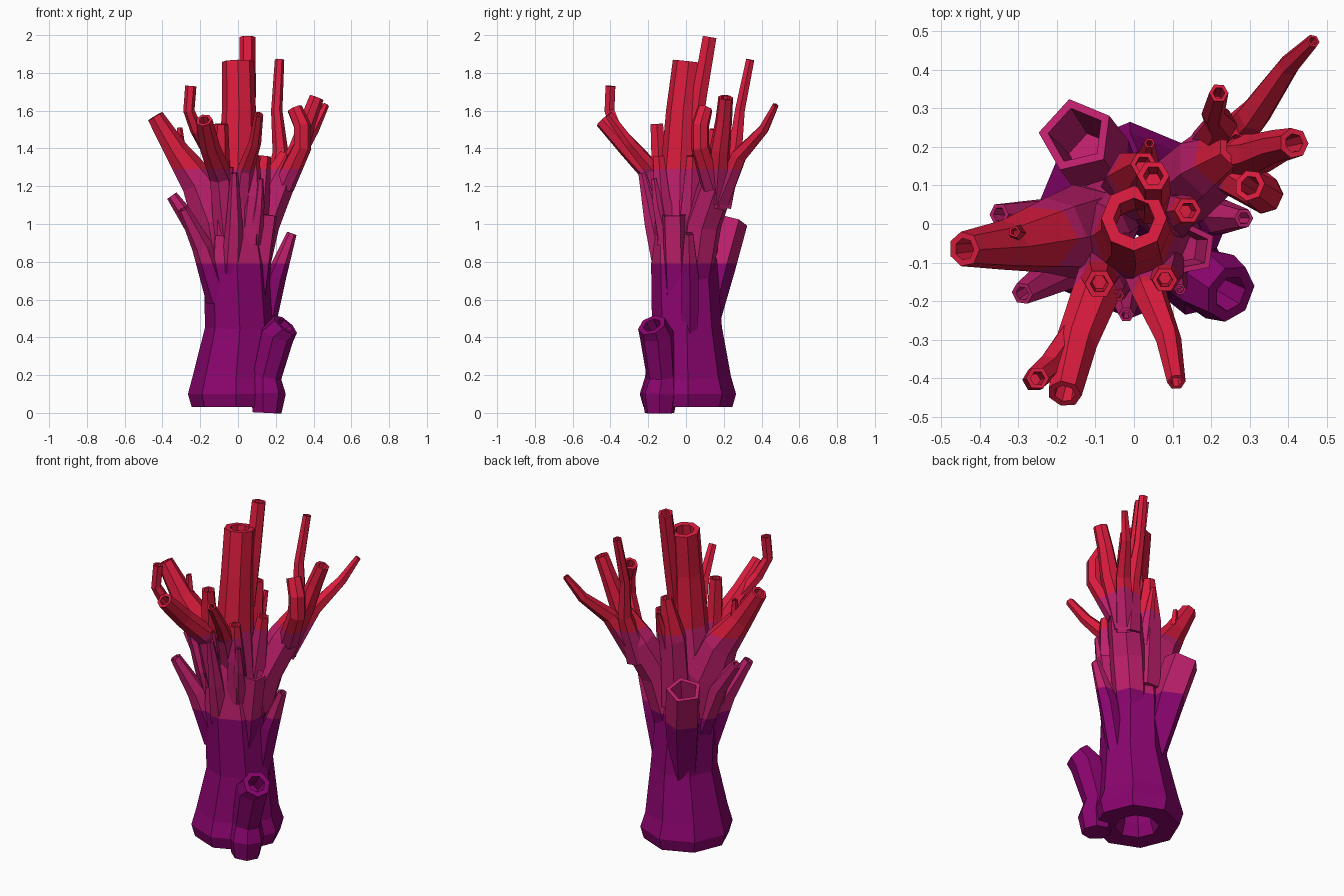
import bpy, bmesh, math
from mathutils import Vector

def material(name, rgb):
    m = bpy.data.materials.new(name)
    lin = [(c / 255 / 12.92) if c < 11 else ((c / 255 + 0.055) / 1.055) ** 2.4 for c in rgb]
    m.diffuse_color = (*lin, 1)
    return m

MATS = [material("purple", (138, 4, 110)), material("magenta", (190, 31, 108)), material("red", (220, 28, 62))]
BANDS = (0.79, 1.29)


def tube(name, path, sides=7, depth=0.1, turn=0.0, wall=0.62, bore=False):
    """Faceted tapering tube along (x, y, z, radius) points, with a hollow tip or a bore right through."""
    pts = [Vector(p[:3]) for p in path]
    rad = [p[3] for p in path]
    n = len(pts)
    bm = bmesh.new()

    def ring(c, t, r):
        u = (Vector((1, 0, 0)) - t * t.x).normalized()
        v = t.cross(u)
        return [bm.verts.new(c + r * (u * math.cos(a) + v * math.sin(a)))
                for a in (turn + 2 * math.pi * k / sides for k in range(sides))]

    def tangent(i):
        return (pts[min(i + 1, n - 1)] - pts[max(i - 1, 0)]).normalized()

    rings = [ring(pts[i], tangent(i), rad[i]) for i in range(n)]
    # rim and inner surface
    t = tangent(n - 1)
    rings.append(ring(pts[-1], t, rad[-1] * wall))
    if bore:
        rings += [ring(pts[i], tangent(i), min(rad[i] * wall, 0.1)) for i in range(n - 2, 0, -1)]
        rings.append(ring(pts[0], tangent(0), rad[0] * 0.52))
        rings.append(rings[0])
    else:
        rings.append(ring(pts[-1] - t * depth, t, rad[-1] * wall * 0.8))
        bm.faces.new(rings[0][::-1])
        bm.faces.new(rings[-1])
    for a, b in zip(rings, rings[1:]):
        for k in range(sides):
            j = (k + 1) % sides
            bm.faces.new((a[k], a[j], b[j], b[k]))
    # cut and colour by height
    for h in BANDS:
        bmesh.ops.bisect_plane(bm, geom=bm.verts[:] + bm.edges[:] + bm.faces[:],
                               plane_co=(0, 0, h), plane_no=(0, 0, 1))
    for f in bm.faces:
        f.material_index = sum(f.calc_center_median().z > h for h in BANDS)
    bmesh.ops.recalc_face_normals(bm, faces=bm.faces[:])
    me = bpy.data.meshes.new(name)
    bm.to_mesh(me)
    bm.free()
    for m in MATS:
        me.materials.append(m)
    bpy.context.collection.objects.link(bpy.data.objects.new(name, me))


# Trunk and its tall central tube
tube("trunk", [(-.01, .01, .03, .235), (-.01, .01, .1, .255), (-.01, .01, .19, .228), (.01, .005, .45, .185),
               (-.005, -.01, .79, .175), (-.015, -.035, 1.03, .14), (.0, -.03, 1.29, .105),
               (.005, -.015, 1.6, .09), (0, .015, 1.86, .085)], 8, .2, bore=True)
tube("top_spike", [(.045, .035, 1.4, .04), (.05, .075, 1.7, .045), (.05, .125, 1.99, .042)], 6, .08)

# Base stub
tube("base_stub", [(.15, -.14, 0, .08), (.155, -.14, .1, .098), (.15, -.13, .19, .08),
                   (.205, -.155, .41, .092), (.25, -.18, .465, .078)], 7, .1)

# Right rear limb and its four branches
tube("right_limb", [(.05, .04, .65, .09), (.12, .09, 1, .1), (.2, .16, 1.2, .095), (.27, .2, 1.36, .055)], 7, .02)
tube("right_branch_long", [(.2, .17, 1.1, .06), (.31, .28, 1.36, .045), (.4, .41, 1.5, .03), (.465, .475, 1.63, .018)], 6)
tube("right_branch_outer", [(.2, .16, 1.13, .07), (.32, .18, 1.4, .055), (.37, .2, 1.55, .045), (.415, .21, 1.67, .04)])
tube("right_branch_hook", [(.24, .14, 1.2, .06), (.34, .075, 1.41, .05), (.34, .075, 1.52, .048), (.3, .1, 1.61, .042)])
tube("right_branch_tall", [(.19, .18, 1.1, .07), (.225, .26, 1.38, .042), (.205, .285, 1.6, .03), (.22, .34, 1.87, .025)], 6)

# Left limb
tube("left_limb", [(-.08, 0, .7, .1), (-.13, -.02, 1.02, .125), (-.21, -.03, 1.22, .1),
                   (-.33, -.055, 1.39, .066), (-.44, -.065, 1.57, .046)], 7)
tube("left_twig", [(-.25, -.03, 1.2, .04), (-.3, -.025, 1.38, .025), (-.31, -.02, 1.51, .016)], 5)

# Front limb, its fork and a thin front branch
tube("front_limb", [(-.06, -.09, .95, .075), (-.09, -.16, 1.25, .065), (-.15, -.31, 1.41, .055),
                    (-.18, -.44, 1.55, .045)])
tube("front_fork", [(-.15, -.27, 1.37, .035), (-.22, -.37, 1.5, .035), (-.26, -.405, 1.6, .03), (-.25, -.4, 1.73, .03)], 6)
tube("front_thin", [(.02, -.1, 1.1, .06), (.04, -.18, 1.29, .045), (.09, -.3, 1.43, .033), (.11, -.41, 1.58, .024)], 6)

# Wide open magenta tubes
tube("rear_cup", [(-.05, .09, .45, .08), (-.1, .165, .78, .1), (-.15, .23, 1.02, .1)], 5, .2, .5, .75)
tube("right_cup", [(.09, -.05, .6, .07), (.12, -.06, .85, .068), (.145, -.065, 1.05, .07)], 5, .15, .5, .75)

# Small side shoots around the trunk: start, middle, tip
SHOOTS = {
    "side_shoot_right": [(.14, .02, .42, .05), (.2, .02, .72, .055), (.285, .015, .95, .026)],
    "side_shoot_left": [(-.12, .02, .7, .06), (-.23, .02, .98, .05), (-.35, .025, 1.15, .03)],
    "side_shoot_front_left": [(-.1, -.07, .6, .07), (-.19, -.12, .88, .055), (-.29, -.18, 1.08, .03)],
    "front_shoot": [(-.03, -.12, .75, .06), (-.02, -.18, 1, .045), (-.02, -.235, 1.27, .02)],
    "front_stub_left": [(-.07, -.09, .95, .075), (-.09, -.14, 1.3, .048), (-.09, -.155, 1.53, .038)],
    "front_stub_right": [(.06, -.09, .9, .07), (.08, -.13, 1.15, .05), (.08, -.145, 1.36, .033)],
    "front_twig_right": [(.08, -.1, .9, .05), (.11, -.15, 1.1, .03), (.12, -.17, 1.24, .015)],
    "front_twig_left": [(-.02, -.12, 1, .04), (-.035, -.17, 1.15, .025), (-.04, -.185, 1.3, .015)],
    "right_stub": [(.09, .02, .95, .07), (.12, .03, 1.2, .05), (.14, .035, 1.36, .035)],
    "rear_stub": [(0, .09, .85, .09), (.0, .12, 1.25, .075), (.025, .155, 1.5, .034)],
    "rear_twig": [(.02, .1, 1, .06), (.03, .16, 1.25, .035), (.04, .21, 1.42, .014)],
}
for name, path in SHOOTS.items():
    tube(name, path, 6, .06)
